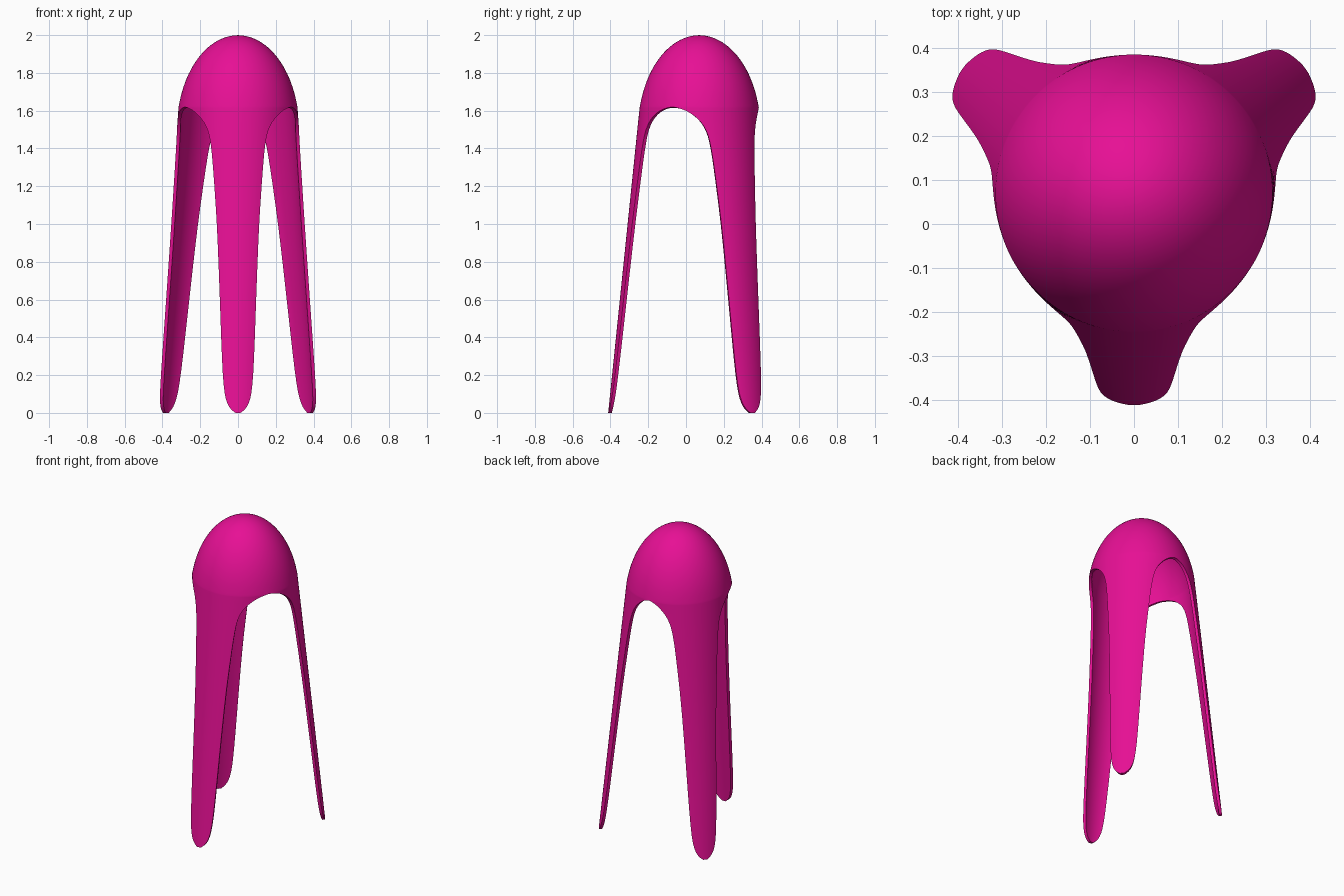
import bpy, bmesh
from math import radians, sin, cos, sqrt, pi
from mathutils import Vector

if "Cube" in bpy.data.objects:
    bpy.data.objects.remove(bpy.data.objects["Cube"])

CENTRE = Vector((0, 0.07, 0))      # dome axis
COLS = 20                          # columns across each leg
Z_ARCH = 1.62                      # height of the arch tops

# leg outline: height, half-angle of its curved section in degrees
OUTLINE = [(1.62, 60), (1.617, 56.5), (1.61, 52), (1.598, 47), (1.58, 42.5),
           (1.555, 37.5), (1.52, 33), (1.47, 29.7), (1.4, 28), (1.3, 26.8),
           (1.15, 25.5), (1.0, 24.3), (0.8, 23.7), (0.6, 23.3), (0.4, 23),
           (0.2, 22.3), (0.1, 20.3), (0.05, 16.5), (0.02, 11.5), (0.0, 4)]

# each leg: direction, span to the arch on its clockwise / anticlockwise side
LEGS = [(-90, 63, 63), (36, 63, 54), (144, 54, 63)]


def direction(angle):
    a = radians(angle)
    return Vector((cos(a), sin(a), 0))


def dome_radius(z):
    return 0.325 * sqrt(max(0, 1 - ((z - 1.5) / 0.5) ** 2))


def section(heading, low, high, z, half):
    """One horizontal row of points across a leg sector."""
    if z >= Z_ARCH:
        reach = bend = dome_radius(z)
    else:
        t = (Z_ARCH - z) / Z_ARCH
        top = dome_radius(Z_ARCH)
        reach = top + (0.482 - top) * t
        bend = top + (0.2 - top) * t
    blend = min(1, max(0, (half - 30) / 30))
    row = []
    for j in range(COLS + 1):
        s = 2 * j / COLS - 1
        side = (low if s < 0 else high) / 60
        phi = s * half * (1 + (side - 1) * blend)
        p = direction(heading) * (reach - bend) + direction(heading + phi) * bend
        row.append(CENTRE + p + Vector((0, 0, z)))
    return row


# dome rows from the apex down, then leg rows to the tip
t_end = 1.3283                     # acos(0.12 / 0.5)
rows = [(1.5 + 0.5 * cos(t_end * i / 12), 60) for i in range(12)] + OUTLINE

bm = bmesh.new()
for heading, low, high in LEGS:
    grid = [[bm.verts.new(p) for p in section(heading, low, high, z, half)]
            for z, half in rows]
    for a, b in zip(grid, grid[1:]):
        for j in range(COLS):
            bm.faces.new((a[j], b[j], b[j + 1], a[j + 1]))
bmesh.ops.remove_doubles(bm, verts=bm.verts, dist=1e-5)
mesh = bpy.data.meshes.new("tripod_shell")
bm.to_mesh(mesh)
bm.free()

shell = bpy.data.objects.new("tripod_shell", mesh)
bpy.context.collection.objects.link(shell)
bpy.context.view_layer.objects.active = shell
shell.select_set(True)

# smooth the skin, then give it a thin wall towards the inside
sub = shell.modifiers.new("smooth", 'SUBSURF')
sub.levels = sub.render_levels = 1
wall = shell.modifiers.new("wall", 'SOLIDIFY')
wall.thickness = 0.018
wall.offset = -1
bpy.ops.object.convert(target='MESH')
bpy.ops.object.shade_smooth_by_angle(angle=radians(40))

pink = bpy.data.materials.new("pink")
pink.diffuse_color = (0.8, 0.005, 0.3, 1)
pink.use_nodes = True
pink.node_tree.nodes["Principled BSDF"].inputs["Base Color"].default_value = pink.diffuse_color
shell.data.materials.clear()
shell.data.materials.append(pink)
